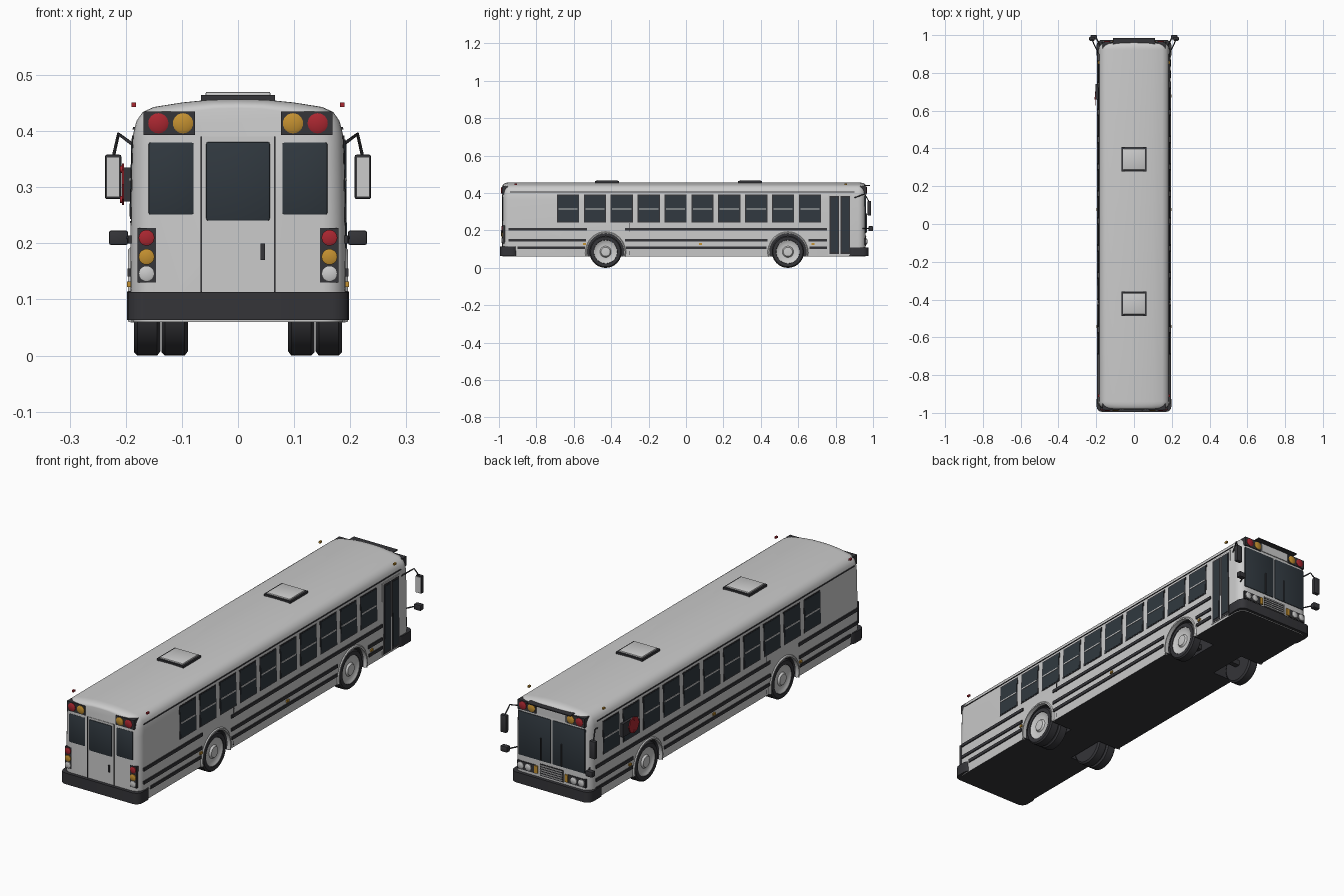
import bpy, bmesh
from math import sin, cos, pi, radians

if "Cube" in bpy.data.objects:
    bpy.data.objects.remove(bpy.data.objects["Cube"])


def material(name, rgb):
    m = bpy.data.materials.new(name)
    m.diffuse_color = (*rgb, 1)
    m.use_nodes = True
    m.node_tree.nodes["Principled BSDF"].inputs["Base Color"].default_value = m.diffuse_color
    return m


LIGHT = material("light_paint", (0.72, 0.72, 0.72))
BLACK = material("black_trim", (0.035, 0.035, 0.04))
GLASS = material("dark_glass", (0.03, 0.04, 0.05))
RED = material("red_lens", (0.4, 0.02, 0.03))
AMBER = material("amber_lens", (0.55, 0.28, 0.03))
WHITE = material("white_lens", (0.8, 0.8, 0.8))


def finish(name, bm, *mats, smooth=False):
    bmesh.ops.recalc_face_normals(bm, faces=bm.faces)
    me = bpy.data.meshes.new(name)
    bm.to_mesh(me)
    bm.free()
    for m in mats:
        me.materials.append(m)
    ob = bpy.data.objects.new(name, me)
    bpy.context.collection.objects.link(ob)
    if smooth:
        smooth_by_angle(ob)
    return ob


def smooth_by_angle(ob):
    bpy.ops.object.select_all(action='DESELECT')
    ob.select_set(True)
    bpy.context.view_layer.objects.active = ob
    bpy.ops.object.shade_smooth_by_angle(angle=radians(35))


def loft(bm, rings, cap=True):
    """Skin a list of closed rings; returns the faces by position in the ring."""
    vs = [[bm.verts.new(p) for p in r] for r in rings]
    n = len(vs[0])
    sides = [[] for _ in range(n)]
    for a, b in zip(vs, vs[1:]):
        for i in range(n):
            j = (i + 1) % n
            sides[i].append(bm.faces.new((a[i], a[j], b[j], b[i])))
    if cap:
        bm.faces.new(vs[0])
        bm.faces.new(vs[-1])
    return sides


def box(name, x, y, z, mat, bevel=0.0, seg=2, edges="all"):
    bm = bmesh.new()
    loft(bm, [[(x[0], y[0], h), (x[1], y[0], h), (x[1], y[1], h), (x[0], y[1], h)] for h in z])
    if bevel:
        es = [e for e in bm.edges if edges == "all" or abs(e.verts[0].co.z - e.verts[1].co.z) > 1e-5]
        bmesh.ops.bevel(bm, geom=es, offset=bevel, segments=seg, affect='EDGES', profile=0.5)
    return finish(name, bm, mat, smooth=bevel > 0)


def pair(name, x, y, z, mat, bevel=0.0):
    for s, side in ((1, "right"), (-1, "left")):
        box(f"{side}_{name}", sorted((s * x[0], s * x[1])), y, z, mat, bevel)


def lathe(name, profile, mat, centre, axis="x", sign=1, n=32):
    """Turn (offset, radius) points round an axis through centre."""
    cx, cy, cz = centre
    rings = []
    for o, r in profile:
        ring = [(r * cos(2 * pi * k / n), r * sin(2 * pi * k / n)) for k in range(n)]
        rings.append([(cx + sign * o, cy + u, cz + v) if axis == "x" else
                      (cx + u, cy + sign * o, cz + v) for u, v in ring])
    bm = bmesh.new()
    loft(bm, rings)
    return finish(name, bm, mat, smooth=n > 8)


def rod(name, pts, r, mat):
    cu = bpy.data.curves.new(name, 'CURVE')
    cu.dimensions = '3D'
    cu.bevel_depth, cu.bevel_resolution, cu.use_fill_caps = r, 2, True
    sp = cu.splines.new('POLY')
    sp.points.add(len(pts) - 1)
    for p, c in zip(sp.points, pts):
        p.co = (*c, 1)
    cu.materials.append(mat)
    bpy.context.collection.objects.link(bpy.data.objects.new(name, cu))


# Body shell: half section lofted along y with rounded ends
HALF = [(0.188, 0.06), (0.192, 0.12), (0.191, 0.25), (0.189, 0.36), (0.187, 0.395), (0.181, 0.418),
        (0.17, 0.434), (0.15, 0.443), (0.10, 0.451), (0.05, 0.456)]
SECTION = HALF + [(0, 0.457)] + [(-x, z) for x, z in reversed(HALF)]
REAR, FRONT, R = -0.98, 0.96, 0.04


def wall(z):
    for (x0, z0), (x1, z1) in zip(HALF, HALF[1:]):
        if z <= z1:
            return x0 + (x1 - x0) * (z - z0) / (z1 - z0)


def ring(y, inset):
    return [(x * (1 - inset / 0.19), y, z - (z - 0.06) * inset) for x, z in SECTION]


steps = [(R * (1 - cos(k * pi / 12)), R * (1 - sin(k * pi / 12))) for k in range(7)]
bm = bmesh.new()
faces = loft(bm, [ring(REAR + d, i) for d, i in steps] + [ring(FRONT - d, i) for d, i in reversed(steps)])
for f in faces[-1]:
    f.material_index = 1
body = finish("body_shell", bm, LIGHT, BLACK)

# Wheel wells cut from the shell
AXLES = (("rear", -0.43), ("front", 0.545))
for end, y in AXLES:
    for s in (1, -1):
        cut = lathe("wheel_well_cutter", [(0.08, 0.098), (0.3, 0.098)], BLACK, (0, y, 0.086), sign=s)
        mod = body.modifiers.new("well", 'BOOLEAN')
        mod.operation, mod.object, mod.solver = 'DIFFERENCE', cut, 'EXACT'
        mod.material_mode = 'TRANSFER'
        bpy.context.view_layer.objects.active = body
        bpy.ops.object.modifier_apply(modifier=mod.name)
        bpy.data.objects.remove(cut)
smooth_by_angle(body)

# Wheels, with doubled rear tyres, and arch lips
TYRE = [(-0.047, 0.05), (-0.047, 0.078), (-0.041, 0.086), (-0.006, 0.086), (0, 0.08), (0, 0.063), (-0.009, 0.061)]
RIM = [(-0.014, 0.062), (-0.002, 0.062), (-0.004, 0.056), (-0.008, 0.05), (-0.008, 0.03), (0, 0.024), (0.001, 0.012)]
for end, y in AXLES:
    for s, side in ((1, "right"), (-1, "left")):
        for x in ((0.185, 0.136) if end == "rear" else (0.185,)):
            lathe(f"{side}_{end}_tyre", TYRE, BLACK, (s * x, y, 0.086), sign=s, n=40)
        lathe(f"{side}_{end}_rim", RIM, WHITE, (s * 0.185, y, 0.086), sign=s)
        bm = bmesh.new()
        arc = [-0.25 + k * (pi + 0.5) / 20 for k in range(21)]
        loft(bm, [[(s * x, y + r * cos(a), 0.086 + r * sin(a))
                   for x, r in ((0.18, 0.097), (0.196, 0.097), (0.196, 0.103), (0.19, 0.109), (0.18, 0.109))]
                  for a in arc])
        finish(f"{side}_{end}_arch_lip", bm, LIGHT, smooth=True)
    box(f"{end}_axle", (-0.14, 0.14), (y - 0.012, y + 0.012), (0.074, 0.098), BLACK)


def side_panel(name, s, y, z, mat, out=0.002):
    """Thin panel that follows the slope of the side wall."""
    bm = bmesh.new()
    loft(bm, [[(s * (wall(h) - 0.006), y[0], h), (s * (wall(h) + out), y[0], h),
               (s * (wall(h) + out), y[1], h), (s * (wall(h) - 0.006), y[1], h)] for h in z])
    finish(name, bm, mat)


# Side windows, rails, gutters and markers
for s, side in ((1, "right"), (-1, "left")):
    for i in range(10 if s > 0 else 11):
        y = -0.69 + 0.1437 * i
        side_panel(f"{side}_window_frame", s, (y, y + 0.119), (0.243, 0.392), BLACK, 0.0015)
        side_panel(f"{side}_window_glass", s, (y + 0.005, y + 0.114), (0.248, 0.387), GLASS, 0.0025)
        side_panel(f"{side}_window_sash", s, (y + 0.008, y + 0.111), (0.311, 0.317), LIGHT, 0.004)
    end = 0.755 if s > 0 else 0.92
    for z, spans in ((0.207, [(-0.95, -0.53), (-0.325, end)]),
                     (0.148, [(-0.95, -0.535), (-0.325, 0.435), (0.655, end)]),
                     (0.108, [(-0.9, -0.54), (-0.32, 0.43), (0.66, end)])):
        for span in spans:
            side_panel(f"{side}_rub_rail", s, span, (z - 0.007, z + 0.007), BLACK, 0.005)
    side_panel(f"{side}_rain_gutter", s, (-0.94, 0.9), (0.403, 0.407), BLACK, 0.003)
    side_panel(f"{side}_seam", s, (-0.304, -0.301), (0.07, 0.24), BLACK, 0.001)
    for y in (-0.55, 0.07, 0.67):
        side_panel(f"{side}_side_marker", s, (y, y + 0.016), (0.122, 0.132), AMBER, 0.006)
    for y, m in ((-0.91, RED), (0.855, AMBER)):
        box(f"{side}_roof_marker", sorted((s * 0.182, s * 0.19)), (y - 0.007, y + 0.007), (0.443, 0.451), m)

# Folding entry door on the right
side_panel("entry_door_frame", 1, (0.76, 0.885), (0.07, 0.392), LIGHT, 0.003)
for y in (0.767, 0.826):
    side_panel("entry_door_leaf", 1, (y, y + 0.052), (0.073, 0.385), BLACK, 0.004)
    side_panel("entry_door_glass", 1, (y + 0.007, y + 0.045), (0.085, 0.377), GLASS, 0.005)

# Stop sign on the left
box("stop_sign_housing", (-0.203, -0.188), (0.66, 0.74), (0.275, 0.335), BLACK)
lathe("stop_sign", [(0, 0.037), (0.004, 0.037)], RED, (-0.203, 0.665, 0.305), sign=-1, n=8)
for z in (0.278, 0.332):
    lathe("stop_sign_lamp", [(0, 0.007), (0.007, 0.006)], RED, (-0.203, 0.665, z), sign=-1, n=12)

# Roof hatches
for y in (-0.422, 0.343):
    box("roof_hatch_frame", (-0.066, 0.066), (y - 0.064, y + 0.064), (0.448, 0.464), BLACK)
    box("roof_hatch_lid", (-0.058, 0.058), (y - 0.056, y + 0.056), (0.46, 0.47), LIGHT, 0.003)

# Bumpers
box("rear_bumper", (-0.198, 0.198), (-0.995, -0.9), (0.063, 0.113), BLACK, 0.03, 4, "vertical")
box("front_bumper", (-0.198, 0.198), (0.865, 0.975), (0.063, 0.11), BLACK, 0.03, 4, "vertical")

# Warning lamps at both ends
for end, y, s in (("rear", REAR, -1), ("front", FRONT, 1)):
    for x in (-1, 1):
        box(f"{end}_lamp_panel", sorted((x * 0.077, x * 0.168)), sorted((y - s * 0.03, y + s * 0.004)),
            (0.393, 0.435), BLACK)
        for px, m in ((0.142, RED), (0.098, AMBER)):
            lathe(f"{end}_warning_lamp", [(0, 0.018), (0.006, 0.018), (0.009, 0.012)], m,
                  (x * px, y, 0.414), "y", s, 24)

# Rear face: emergency door, windows, tail lamps
box("emergency_door", (-0.064, 0.064), (-0.982, -0.97), (0.115, 0.39), LIGHT)
for x in (-0.0655, 0.0655):
    box("emergency_door_seam", (x - 0.0015, x + 0.0015), (-0.983, -0.97), (0.113, 0.39), BLACK)
box("emergency_door_window", (-0.057, 0.057), (-0.985, -0.975), (0.24, 0.381), GLASS, 0.004)
box("emergency_door_handle", (0.04, 0.048), (-0.988, -0.98), (0.17, 0.2), BLACK)
pair("rear_window", (0.078, 0.16), (-0.982, -0.96), (0.25, 0.381), GLASS, 0.005)
pair("tail_lamp_panel", (0.146, 0.179), (-0.981, -0.95), (0.13, 0.227), BLACK)
for x in (-0.163, 0.163):
    for z, m in ((0.21, RED), (0.176, AMBER), (0.146, WHITE)):
        lathe("tail_lamp", [(0, 0.014), (0.008, 0.014), (0.01, 0.01)], m, (x, -0.977, z), "y", -1, 24)

# Front face: windscreen, grille, headlamps, visor
pair("windscreen", (0.003, 0.167), (0.94, 0.963), (0.185, 0.385), GLASS, 0.004)
pair("wiper", (0.05, 0.054), (0.96, 0.968), (0.19, 0.29), BLACK)
box("sign_panel", (-0.072, 0.072), (0.95, 0.964), (0.396, 0.432), LIGHT)
box("sun_visor", (-0.11, 0.11), (0.945, 0.985), (0.438, 0.442), BLACK)
box("grille_panel", (-0.058, 0.058), (0.95, 0.962), (0.118, 0.172), BLACK)
for k in range(5):
    z = 0.124 + 0.01 * k
    box("grille_bar", (-0.056, 0.056), (0.955, 0.965), (z, z + 0.004), LIGHT)
pair("headlamp_panel", (0.08, 0.172), (0.935, 0.963), (0.122, 0.16), BLACK)
pair("turn_signal", (0.068, 0.084), (0.95, 0.966), (0.125, 0.158), AMBER)
for x in (-0.152, -0.114, 0.114, 0.152):
    lathe("headlamp", [(0, 0.015), (0.007, 0.015), (0.01, 0.01)], WHITE, (x, 0.96, 0.141), "y", 1, 24)

# Mirrors on bent arms
pair("mirror_housing", (0.208, 0.237), (0.972, 0.99), (0.279, 0.358), BLACK, 0.003)
pair("mirror_glass", (0.211, 0.234), (0.969, 0.975), (0.283, 0.354), WHITE)
pair("crossover_mirror", (0.196, 0.23), (0.976, 1.0), (0.197, 0.223), BLACK, 0.004)
for s, side in ((1, "right"), (-1, "left")):
    rod(f"{side}_mirror_arm", [(s * 0.186, 0.9, 0.375), (s * 0.213, 0.955, 0.395), (s * 0.222, 0.978, 0.355)], 0.003, BLACK)
    rod(f"{side}_crossover_arm", [(s * 0.175, 0.935, 0.21), (s * 0.2, 0.985, 0.21)], 0.003, BLACK)
